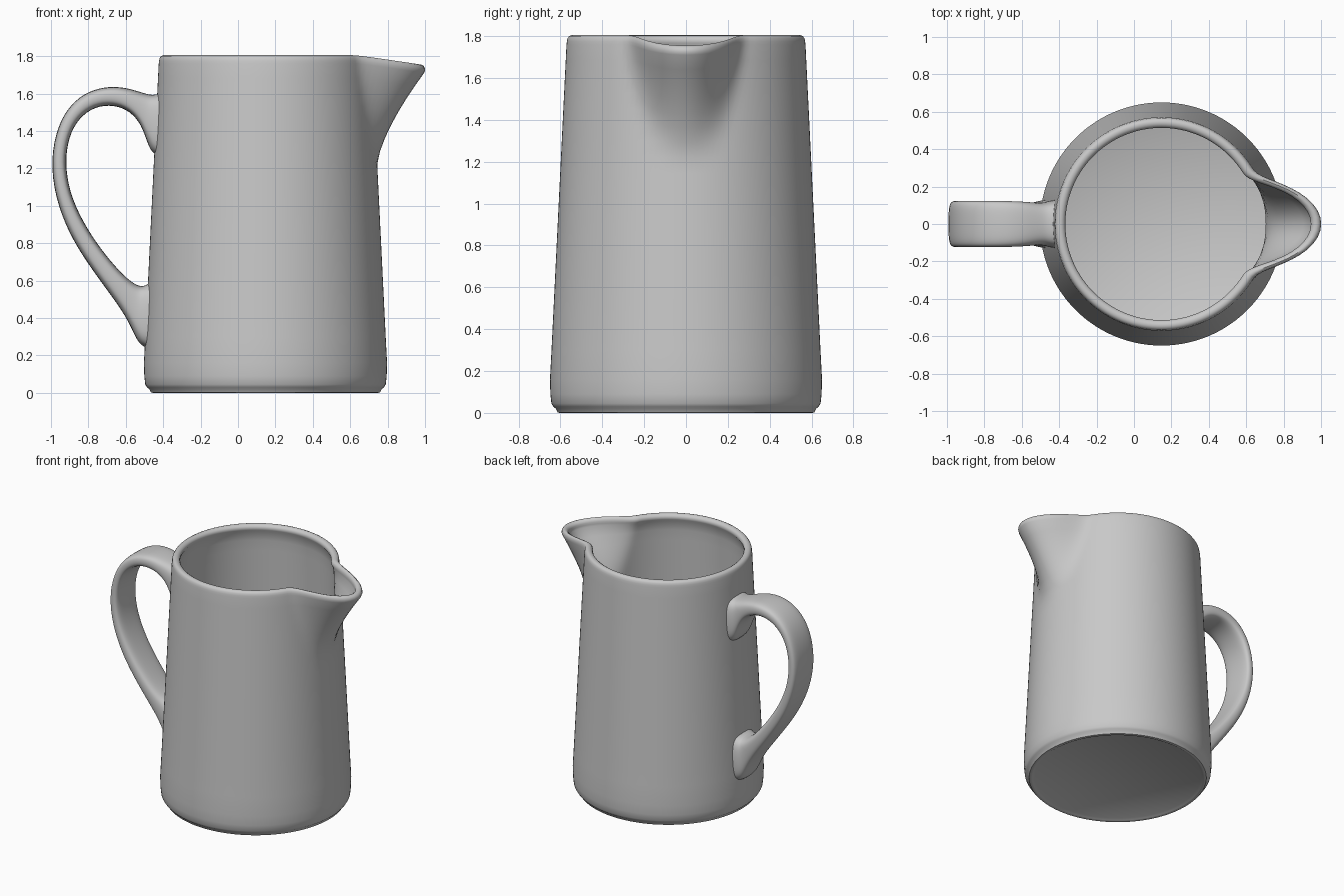
import bpy, bmesh, math

cube = bpy.data.objects.get("Cube")
if cube:
    bpy.data.objects.remove(cube, do_unlink=True)

# One glazed grey for everything
grey = bpy.data.materials.new("plain_grey")
grey.use_nodes = True
colour = (0.58, 0.58, 0.58, 1)
grey.diffuse_color = colour
bsdf = grey.node_tree.nodes["Principled BSDF"]
bsdf.inputs["Base Color"].default_value = colour
bsdf.inputs["Roughness"].default_value = 0.6


def bridge(bm, a, b):
    """Quads between two closed loops of vertices."""
    n = len(a)
    for i in range(n):
        j = (i + 1) % n
        bm.faces.new((a[i], a[j], b[j], b[i]))


def finish(bm, name, angle=40):
    bmesh.ops.recalc_face_normals(bm, faces=bm.faces)
    mesh = bpy.data.meshes.new(name)
    bm.to_mesh(mesh)
    bm.free()
    mesh.materials.append(grey)
    ob = bpy.data.objects.new(name, mesh)
    bpy.context.collection.objects.link(ob)
    bpy.ops.object.select_all(action='DESELECT')
    ob.select_set(True)
    bpy.context.view_layer.objects.active = ob
    bpy.ops.object.shade_smooth_by_angle(angle=math.radians(angle))
    return ob


# ---- Jug body: lathe profile with the spout pulled out of its front ----
CX, SEG = 0.147, 144


def wall(z):
    """Outer radius of the tapering side."""
    return 0.65 - 0.081 * (z - 0.15) / 1.65


def spout(a, r, z):
    """Pull the upper wall outwards around angle zero and dip the lip."""
    t = min(max((z - 1.22) / 0.55, 0), 1)
    width = math.radians(8 + 24 * t ** 0.5)
    f = 0.5 + 0.5 * math.cos(math.pi * a / width) if abs(a) < width else 0
    return r + 0.285 * t ** 1.4 * f, z - 0.05 * t * f


levels = [0.3 + 0.0768 * i for i in range(20)]
profile = [(0.575, 0.012), (0.59, 0.003), (0.603, 0.0), (0.613, 0.002), (0.622, 0.02),
           (0.634, 0.03), (0.643, 0.045), (0.648, 0.09), (0.65, 0.16)]
profile += [(wall(z), z) for z in levels]
profile += [(0.569, 1.775), (0.566, 1.79), (0.558, 1.80), (0.546, 1.805), (0.532, 1.803),
            (0.52, 1.795), (0.514, 1.782), (0.516, 1.767), (0.526, 1.75)]
profile += [(wall(z) - 0.04, z) for z in reversed(levels[:-1])]
profile += [(0.606, 0.14), (0.59, 0.085), (0.56, 0.065)]

bm = bmesh.new()
rings = []
for r0, z0 in profile:
    ring = []
    for i in range(SEG):
        a = 2 * math.pi * i / SEG
        signed = a if a <= math.pi else a - 2 * math.pi
        r, z = spout(signed, r0, z0)
        ring.append(bm.verts.new((CX + r * math.cos(a), r * math.sin(a), z)))
    rings.append(ring)
for a, b in zip(rings, rings[1:]):
    bridge(bm, a, b)
bm.faces.new(rings[0])     # underside
bm.faces.new(rings[-1])    # inside floor
finish(bm, "jug_body")

# ---- Strap handle: (outer x, z, inner x, z, half width) ----
sections = [
    (-0.41, 1.605, -0.43, 1.265, 0.130),
    (-0.445, 1.595, -0.462, 1.285, 0.126),
    (-0.475, 1.595, -0.485, 1.335, 0.116),
    (-0.53, 1.612, -0.515, 1.43, 0.115),
    (-0.60, 1.632, -0.575, 1.505, 0.121),
    (-0.69, 1.640, -0.665, 1.540, 0.125),
    (-0.80, 1.615, -0.765, 1.530, 0.125),
    (-0.895, 1.545, -0.85, 1.470, 0.125),
    (-0.965, 1.43, -0.905, 1.370, 0.125),
    (-1.003, 1.25, -0.925, 1.230, 0.125),
    (-0.98, 1.05, -0.90, 1.070, 0.125),
    (-0.905, 0.85, -0.83, 0.915, 0.125),
    (-0.80, 0.685, -0.735, 0.770, 0.124),
    (-0.69, 0.535, -0.63, 0.645, 0.121),
    (-0.60, 0.41, -0.56, 0.585, 0.115),
    (-0.55, 0.30, -0.52, 0.570, 0.116),
    (-0.522, 0.25, -0.497, 0.575, 0.126),
    (-0.475, 0.235, -0.46, 0.595, 0.130),
]


def rounded(v):
    return math.copysign(abs(v) ** 0.6, v)


bm = bmesh.new()
loops = []
for ox, oz, ix, iz, half in sections:
    loop = []
    for i in range(16):
        a = 2 * math.pi * i / 16
        s = rounded(math.sin(a))
        loop.append(bm.verts.new(((ox + ix) / 2 + s * (ox - ix) / 2,
                                  half * rounded(math.cos(a)),
                                  (oz + iz) / 2 + s * (oz - iz) / 2)))
    loops.append(loop)
for a, b in zip(loops, loops[1:]):
    bridge(bm, a, b)
handle = finish(bm, "handle", 80)
sub = handle.modifiers.new("smooth_strap", 'SUBSURF')
sub.levels = sub.render_levels = 2
